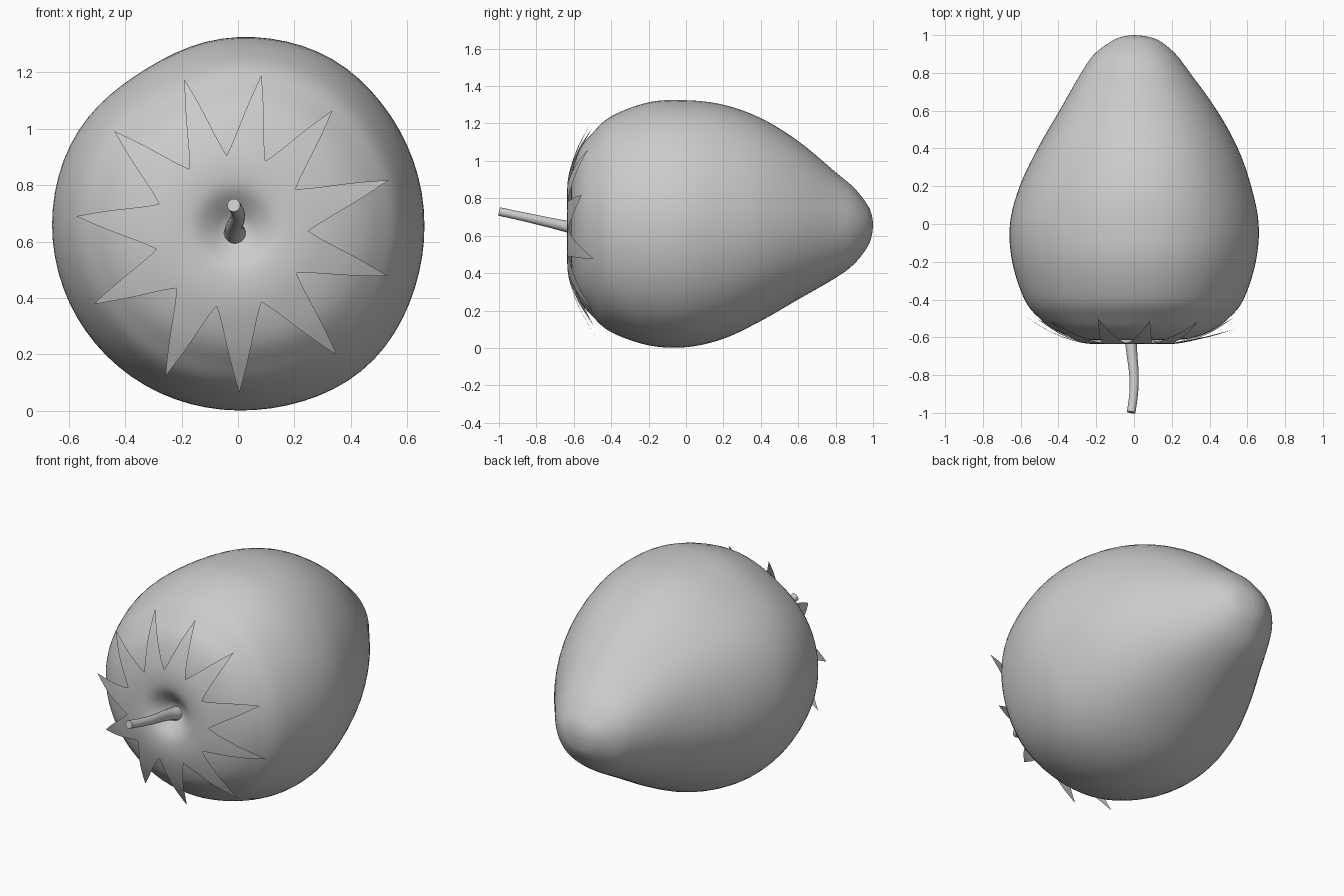
import bpy, bmesh, math
from mathutils import Vector

if "Cube" in bpy.data.objects:
    bpy.data.objects.remove(bpy.data.objects["Cube"])


def catmull(rows, n):
    """Smooth interpolation through rows of numbers."""
    out = []
    for i in range(len(rows) - 1):
        p = [rows[max(0, min(len(rows) - 1, i + k))] for k in (-1, 0, 1, 2)]
        for j in range(n):
            t = j / n
            out.append([0.5 * (2 * b + (c - a) * t + (2 * a - 5 * b + 4 * c - d) * t * t
                               + (3 * b - a - 3 * c + d) * t ** 3) for a, b, c, d in zip(*p)])
    out.append(list(rows[-1]))
    return out


def finish(name, bm):
    bmesh.ops.remove_doubles(bm, verts=bm.verts, dist=1e-5)
    bmesh.ops.recalc_face_normals(bm, faces=bm.faces)
    me = bpy.data.meshes.new(name)
    bm.to_mesh(me)
    bm.free()
    for p in me.polygons:
        p.use_smooth = True
    ob = bpy.data.objects.new(name, me)
    bpy.context.collection.objects.link(ob)
    return ob


def loft(bm, rings, closed=True):
    vs = [[bm.verts.new(p) for p in r] for r in rings]
    n = len(vs[0])
    for a, b in zip(vs, vs[1:]):
        for i in range(n if closed else n - 1):
            k = (i + 1) % n
            bm.faces.new((a[i], a[k], b[k], b[i]))
    return vs


# Fruit body: stations of y, left, right, down, up extents around z = 0.66
rows = [(-.53, .03, .03, .03, .03), (-.555, .07, .07, .07, .07), (-.595, .13, .13, .13, .13),
        (-.613, .2, .2, .2, .2), (-.605, .3, .3, .3, .3), (-.565, .41, .41, .41, .41),
        (-.5, .5, .5, .49, .49), (-.4, .58, .58, .575, .58), (-.2, .645, .645, .645, .655),
        (0, .657, .66, .655, .666), (.2, .605, .62, .61, .642), (.4, .51, .55, .515, .57),
        (.6, .395, .44, .4, .447), (.8, .28, .297, .285, .28), (.9, .21, .22, .21, .195),
        (.97, .115, .135, .12, .105), (.993, .055, .065, .06, .05), (1, .002, .002, .002, .002)]
SEG = 72
rings = []
for y, l, r, d, u in catmull(rows, 5):
    ring = []
    for i in range(SEG):
        a = 2 * math.pi * i / SEG
        c, s = math.cos(a), math.sin(a)
        deg = math.degrees(a)
        lump = 1 - .035 * math.exp(-((deg - 122) / 22) ** 2) \
            + .015 * math.exp(-((deg - 60) / 20) ** 2) + .03 * math.exp(-((deg - 312) / 25) ** 2)
        ring.append((c * (r if c > 0 else l) * lump, y, .66 + s * (u if s > 0 else d) * lump))
    rings.append(ring)
bm = bmesh.new()
vs = loft(bm, rings)
bm.faces.new(vs[0])
bm.faces.new(vs[-1])
finish("fruit_body", bm)

# Leafy cap: tips (x, z, y shift) and the valleys that precede each tip
tips = [(-.19, 1.175, .01), (.083, 1.19, 0), (.335, 1.065, 0), (.534, .818, -.055), (.53, .478, .01),
        (.35, .198, 0), (.005, .064, .01), (-.257, .124, 0), (-.51, .379, 0), (-.573, .69, .015),
        (-.438, .991, 0)]
valleys = [(-.172, .857), (-.04, .906), (.097, .885), (.204, .786), (.25, .637), (.207, .489),
           (.083, .386), (-.076, .372), (-.218, .435), (-.289, .573), (-.28, .734)]
CENTRE = Vector((-.01, .65))
cap_profile = catmull([(0, -.55), (.04, -.56), (.09, -.597), (.14, -.627), (.2, -.635), (.27, -.628),
                       (.35, -.606), (.44, -.572), (.53, -.525), (.62, -.475)], 6)


def cap_point(p, shift=0):
    r = (p - CENTRE).length
    for (r0, y0), (r1, y1) in zip(cap_profile, cap_profile[1:]):
        if r <= r1:
            break
    y = y0 + (y1 - y0) * (r - r0) / (r1 - r0)
    return (p.x, y + shift, p.y)


bm = bmesh.new()
W = 8
for i, (tx, tz, shift) in enumerate(tips):
    tip = Vector((tx, tz))
    va, vb = Vector(valleys[i]), Vector(valleys[(i + 1) % len(valleys)])
    mid, half = (va + vb) / 2, (vb - va) / 2
    grid = [[cap_point(CENTRE.lerp(mid + half * (2 * j / W - 1), k / 14)) for j in range(W + 1)]
            for k in range(1, 14)]
    for k in range(17):
        t = k / 16
        w = max(.8 * (1 - t ** 1.5) + .2 * (1 - t) ** 6, .004)
        grid.append([cap_point(mid.lerp(tip, t) + half * w * (2 * j / W - 1), shift * t * t)
                     for j in range(W + 1)])
    loft(bm, grid, False)
finish("leaf_cap", bm)

# Stem: tapered bent tube
path = catmull([(-.01, -.52, .62, .045), (-.012, -.58, .635, .036), (-.014, -.65, .652, .03),
                (0, -.8, .686, .025), (-.002, -.9, .708, .023), (-.015, -.997, .729, .023)], 5)
rings = []
for i, (x, y, z, r) in enumerate(path):
    a, b = path[max(i - 1, 0)], path[min(i + 1, len(path) - 1)]
    d = Vector(b[:3]) - Vector(a[:3])
    q = d.to_track_quat('Z', 'Y')
    rings.append([Vector((x, y, z)) + q @ Vector((r * math.cos(t), r * math.sin(t), 0))
                  for t in [2 * math.pi * k / 20 for k in range(20)]])
bm = bmesh.new()
vs = loft(bm, rings)
bm.faces.new(vs[0])
bm.faces.new(vs[-1])
stem = finish("stem", bm)
bpy.context.view_layer.objects.active = stem
stem.select_set(True)
bpy.ops.object.shade_smooth_by_angle(angle=math.radians(50))
